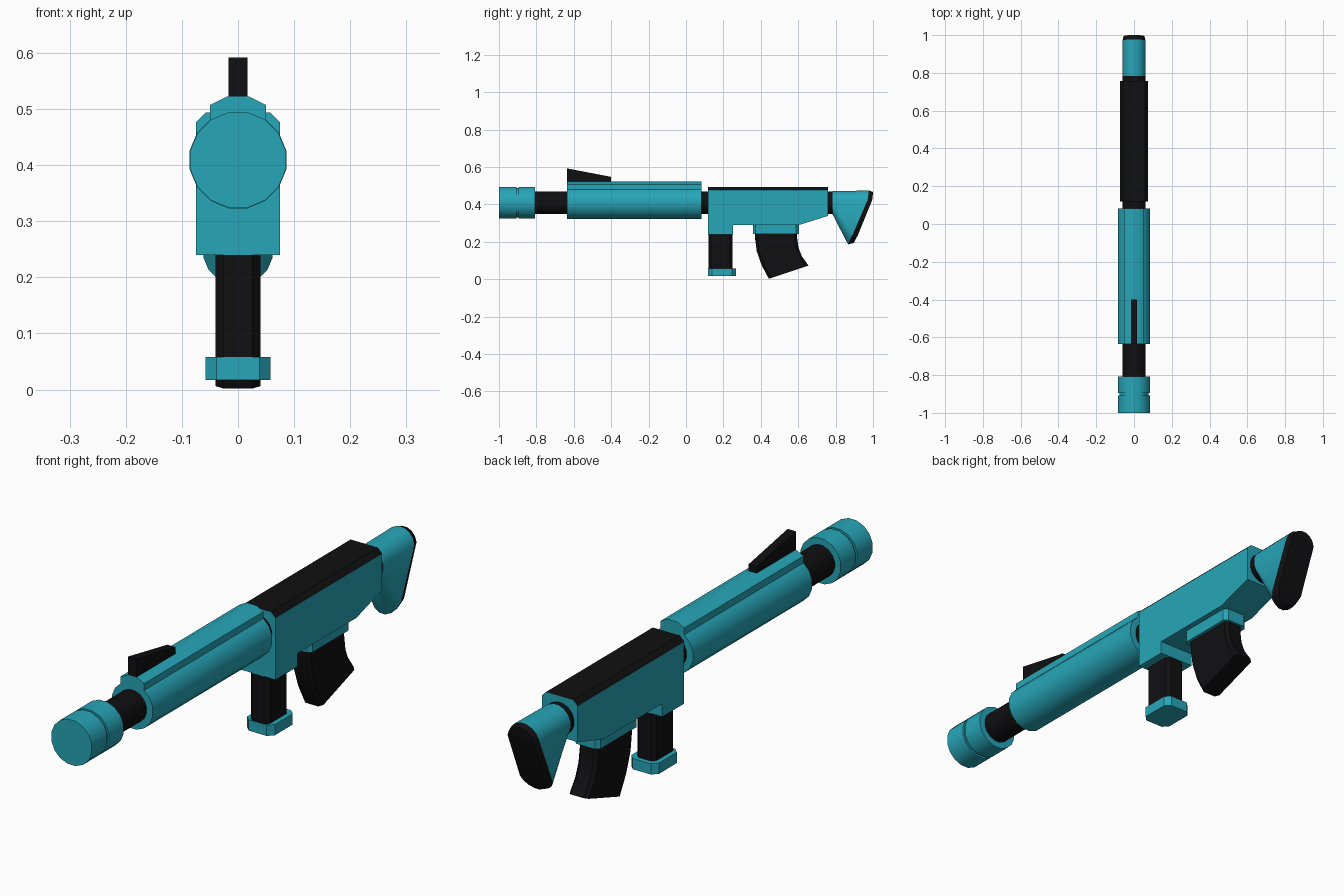
import bpy, bmesh
from math import sin, cos, pi, radians

if "Cube" in bpy.data.objects:
    bpy.data.objects.remove(bpy.data.objects["Cube"])


def material(name, rgb):
    m = bpy.data.materials.new(name)
    m.diffuse_color = (*rgb, 1)
    m.use_nodes = True
    m.node_tree.nodes["Principled BSDF"].inputs["Base Color"].default_value = m.diffuse_color
    return m


TEAL = material("teal", (0.02, 0.38, 0.48))
BLACK = material("black", (0.005, 0.005, 0.006))
AXIS_Z = 0.409
N = 16


def finish(name, bm, *mats):
    bmesh.ops.recalc_face_normals(bm, faces=bm.faces[:])
    me = bpy.data.meshes.new(name)
    bm.to_mesh(me)
    bm.free()
    for m in mats:
        me.materials.append(m)
    ob = bpy.data.objects.new(name, me)
    bpy.context.collection.objects.link(ob)
    bpy.ops.object.select_all(action='DESELECT')
    ob.select_set(True)
    bpy.context.view_layer.objects.active = ob
    bpy.ops.object.shade_smooth_by_angle(angle=radians(30))
    return ob


def skin(bm, rings):
    """Join successive vertex rings with quads; return BMVert rings."""
    vr = [[bm.verts.new(p) for p in r] for r in rings]
    n = len(vr[0])
    for a, b in zip(vr, vr[1:]):
        for i in range(n):
            j = (i + 1) % n
            bm.faces.new((a[i], a[j], b[j], b[i]))
    return vr


def turned(name, stations, mat):
    """Turned part along y from (y, radius) stations."""
    bm = bmesh.new()
    angles = [(i + 0.5) * 2 * pi / N for i in range(N)]
    k = 1 / cos(pi / N)
    vr = skin(bm, [[(k * r * sin(a), y, AXIS_Z + k * r * cos(a)) for a in angles]
                   for y, r in stations])
    bm.faces.new(vr[0])
    bm.faces.new(vr[-1])
    return finish(name, bm, mat)


def prism(profile, half):
    """Side profile of (y, z) points extruded across x."""
    bm = bmesh.new()
    vr = skin(bm, [[(x, y, z) for y, z in profile] for x in (-half, half)])
    bm.faces.new(vr[0])
    bm.faces.new(vr[1])
    bmesh.ops.recalc_face_normals(bm, faces=bm.faces[:])
    return bm


def bevel(bm, width, test):
    """Bevel edges whose two end points pass the test."""
    edges = [e for e in bm.edges if test(e.verts[0].co, e.verts[1].co)]
    bmesh.ops.bevel(bm, geom=edges, offset=width, segments=1, affect='EDGES')


def rect(y0, y1, z0, z1):
    return [(y0, z0), (y1, z0), (y1, z1), (y0, z1)]


def upright(a, b):
    return abs(a.x - b.x) < 1e-4 and abs(a.z - b.z) > 0.02


# Muzzle with a thin groove, barrel, handguard
turned("muzzle", [(-1, 0.085), (-0.907, 0.085), (-0.907, 0.078),
                  (-0.896, 0.078), (-0.896, 0.085), (-0.808, 0.085)], TEAL)
turned("barrel", [(-0.85, 0.06), (0.82, 0.06)], BLACK)
turned("handguard", [(-0.635, 0.086), (0.082, 0.086)], TEAL)

# Raised rail along the handguard
bm = bmesh.new()
section = [(-0.05, 0.46), (-0.05, 0.507), (-0.02, 0.522),
           (0.02, 0.522), (0.05, 0.507), (0.05, 0.46)]
vr = skin(bm, [[(x, y, z) for x, z in section] for y in (-0.635, 0.082)])
bm.faces.new(vr[0])
bm.faces.new(vr[1])
finish("handguard_rail", bm, TEAL)

# Wedge front sight
finish("front_sight", prism([(-0.635, 0.51), (-0.4, 0.51), (-0.4, 0.547),
                             (-0.635, 0.592)], 0.017), BLACK)

# Receiver with chamfered black top
bm = prism([(0.118, 0.24), (0.25, 0.24), (0.25, 0.29), (0.605, 0.29),
            (0.758, 0.338), (0.758, 0.494), (0.118, 0.494)], 0.075)
bevel(bm, 0.018, lambda a, b: min(a.z, b.z) > 0.48 and abs(a.x - b.x) < 1e-4)
bm.normal_update()
for f in bm.faces:
    f.material_index = int(f.normal.z > 0.3)
finish("receiver", bm, TEAL, BLACK)

# Rear magazine collar and curved magazine
bm = prism(rect(0.358, 0.603, 0.242, 0.30), 0.053)
bevel(bm, 0.014, upright)
finish("magazine_collar", bm, TEAL)
front = [(0.367, 0.26), (0.369, 0.22), (0.378, 0.15), (0.404, 0.075), (0.443, 0.002)]
back = [(0.655, 0.073), (0.62, 0.122), (0.601, 0.17), (0.594, 0.22), (0.594, 0.26)]
bm = prism(front + back, 0.04)
bevel(bm, 0.013, lambda a, b: upright(a, b) and abs(a.y - b.y) < 0.1)
finish("curved_magazine", bm, BLACK)

# Straight foregrip and its base plate
bm = prism(rect(0.12, 0.248, 0.04, 0.26), 0.04)
bevel(bm, 0.014, upright)
finish("foregrip", bm, BLACK)
bm = prism(rect(0.118, 0.266, 0.017, 0.058), 0.058)
bevel(bm, 0.02, upright)
finish("foregrip_base", bm, TEAL)


# Stock flares from a round collar into a tall rounded butt
def bent(z, pts):
    for (z0, y0), (z1, y1) in zip(pts, pts[1:]):
        if z <= z1 or (z1, y1) == pts[-1]:
            return y0 + (y1 - y0) * (z - z0) / (z1 - z0)


INNER = [(0.185, 0.866), (0.40, 0.968), (0.475, 0.978)]
OUTER = [(0.185, 0.892), (0.365, 0.988), (0.46, 1.0)]


def butt_ring(r, line):
    ring = []
    for i in range(N):
        a = (i + 0.5) * 2 * pi / N
        z = 0.33 + r * cos(a) + (0.082 if cos(a) > 0 else -0.082)
        ring.append((r * sin(a), bent(z, line), z))
    return ring


def cap(bm, ring):
    # Strips from left to right, so the bent butt stays clean
    for i in range(N // 2 - 1):
        bm.faces.new((ring[i], ring[i + 1], ring[N - 2 - i], ring[N - 1 - i]))


collar = [(0.063 * sin(a), 0.783, AXIS_Z + 0.063 * cos(a))
          for a in ((i + 0.5) * 2 * pi / N for i in range(N))]
bm = bmesh.new()
vr = skin(bm, [collar, butt_ring(0.063, INNER)])
bm.faces.new(vr[0])
cap(bm, vr[1])
finish("stock", bm, TEAL)

bm = bmesh.new()
vr = skin(bm, [butt_ring(0.063, INNER), butt_ring(0.055, OUTER)])
cap(bm, vr[0])
cap(bm, vr[1])
finish("butt_pad", bm, BLACK)
